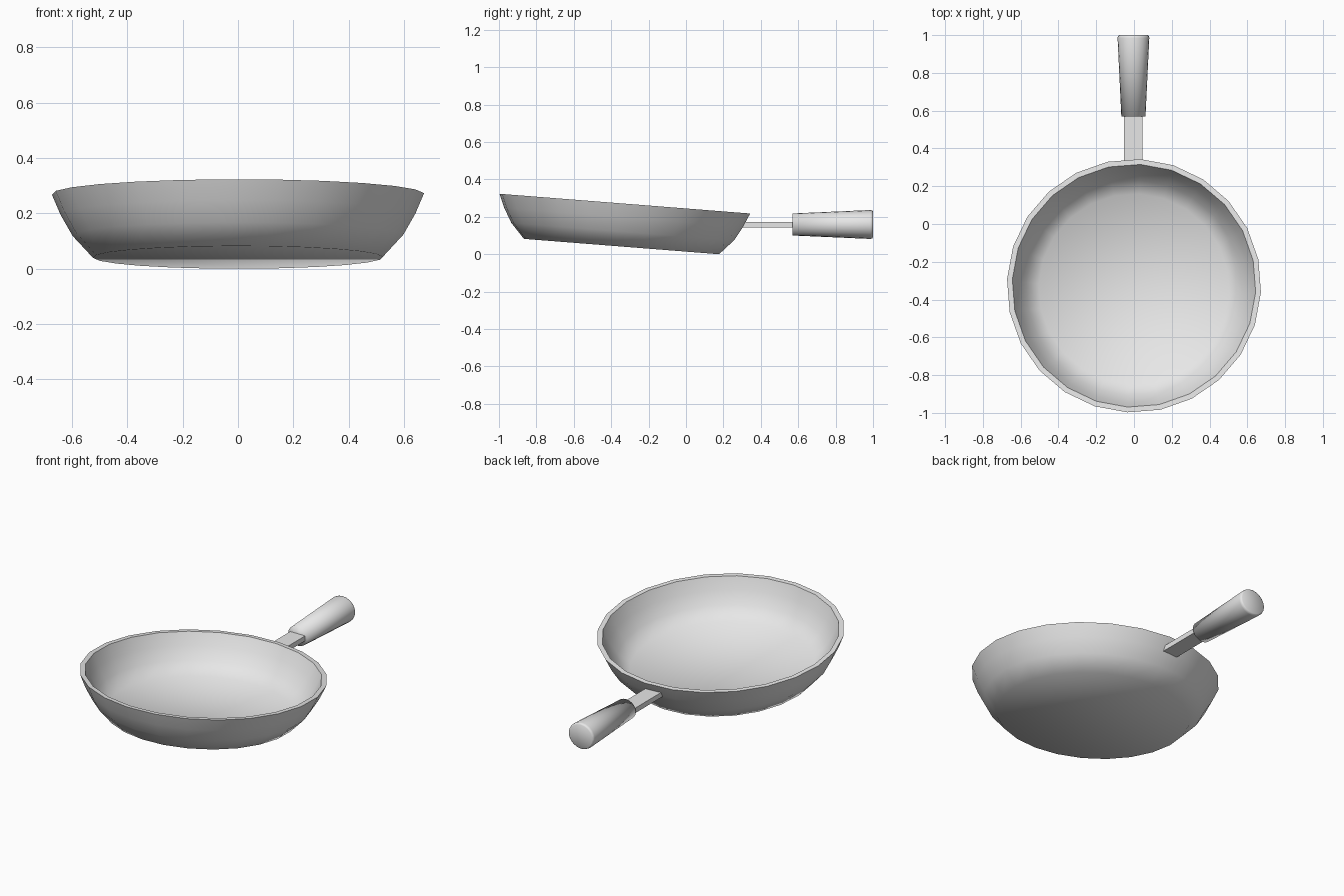
import bpy
import bmesh
from math import cos, sin, pi, radians

default = bpy.data.objects.get("Cube")
if default:
    bpy.data.objects.remove(default, do_unlink=True)

# One plain grey for the whole pan
grey = bpy.data.materials.new("plain grey")
grey.use_nodes = True
grey.diffuse_color = (0.8, 0.8, 0.8, 1)
grey.node_tree.nodes["Principled BSDF"].inputs["Base Color"].default_value = (0.8, 0.8, 0.8, 1)


def finish(name, bm, smooth_angle):
    bmesh.ops.recalc_face_normals(bm, faces=bm.faces)
    mesh = bpy.data.meshes.new(name)
    bm.to_mesh(mesh)
    bm.free()
    mesh.materials.append(grey)
    obj = bpy.data.objects.new(name, mesh)
    bpy.context.collection.objects.link(obj)
    bpy.ops.object.select_all(action='DESELECT')
    obj.select_set(True)
    bpy.context.view_layer.objects.active = obj
    bpy.ops.object.shade_smooth_by_angle(angle=radians(smooth_angle))
    return obj


def lathe(name, profile, sides, smooth_angle, turn=0.0):
    """Spin (radius, height) points round z and cap both ends."""
    bm = bmesh.new()
    angles = [2 * pi * i / sides + turn for i in range(sides)]
    rings = [[bm.verts.new((r * cos(a), r * sin(a), h)) for a in angles]
             for r, h in profile]
    for low, high in zip(rings, rings[1:]):
        for i in range(sides):
            j = (i + 1) % sides
            bm.faces.new((low[i], low[j], high[j], high[i]))
    bm.faces.new(rings[0])
    bm.faces.new(rings[-1])
    return finish(name, bm, smooth_angle)


# Pan bowl: outer wall up to the rim, then inner wall down to the floor
outer = [(0.524, 0), (0.598, 0.08), (0.642, 0.157), (0.673, 0.23)]
inner = [(0.645, 0.23), (0.616, 0.16), (0.572, 0.09), (0.505, 0.025)]
bowl = lathe("pan_bowl", outer + inner, 24, 60, radians(-3))
bowl.location = (0, -0.345, 0.041)
bowl.rotation_euler.x = radians(-4.5)

# Flat strip joining the bowl to the grip
bm = bmesh.new()
bmesh.ops.create_cube(bm, size=1)
bmesh.ops.scale(bm, vec=(0.098, 0.31, 0.03), verts=bm.verts)
strip = finish("handle_strip", bm, 30)
strip.location = (-0.004, 0.45, 0.157)

# Tapered grip with a softened outer end
grip = lathe("handle_grip",
             [(0.064, 0), (0.084, 0.415), (0.082, 0.425), (0.075, 0.43)], 20, 180)
grip.location = (-0.003, 0.57, 0.159)
grip.rotation_euler.x = radians(-90)
grip.scale.y = 0.92
